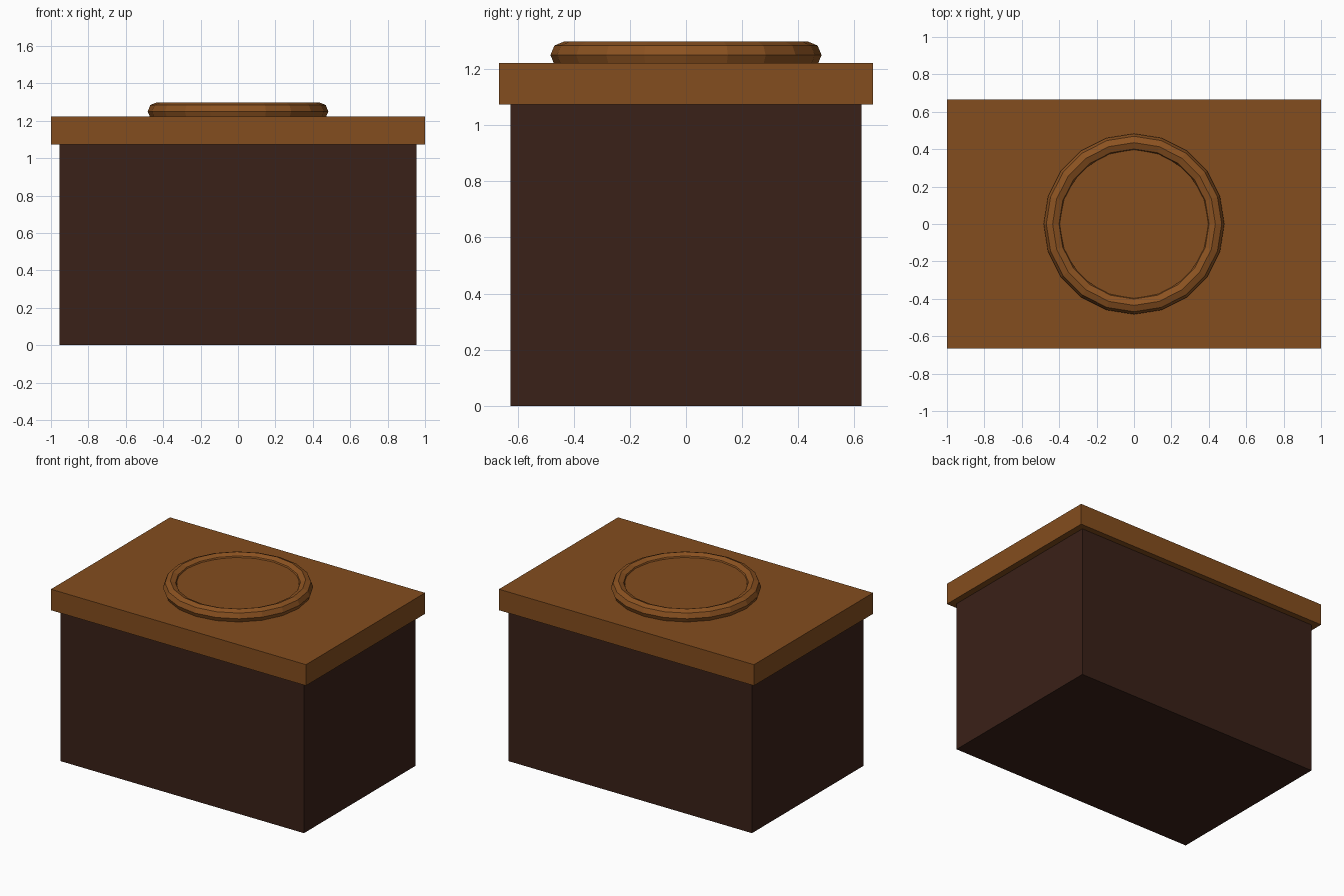
import bpy, math

if "Cube" in bpy.data.objects:
    bpy.data.objects.remove(bpy.data.objects["Cube"])


def material(name, color):
    m = bpy.data.materials.new(name)
    m.diffuse_color = (*color, 1)
    m.use_nodes = True
    m.node_tree.nodes["Principled BSDF"].inputs["Base Color"].default_value = m.diffuse_color
    return m


def finish(name, mat):
    ob = bpy.context.object
    ob.name = name
    ob.data.materials.append(mat)
    return ob


def box(name, size, z0, z1, mat):
    bpy.ops.mesh.primitive_cube_add(size=1, location=(0, 0, (z0 + z1) / 2))
    ob = finish(name, mat)
    ob.scale = (size[0], size[1], z1 - z0)
    return ob


dark = material("dark_wood", (0.042, 0.015, 0.009))
light = material("light_wood", (0.23, 0.075, 0.013))
trim = material("trim_wood", (0.26, 0.085, 0.015))

# Base and overhanging lid
box("body", (1.91, 1.25), 0, 1.075, dark)
box("lid", (2.0, 1.333), 1.073, 1.222, light)

# Round rim on the lid
bpy.ops.mesh.primitive_torus_add(major_segments=20, minor_segments=8,
                                 major_radius=0.435, minor_radius=0.048,
                                 location=(0, 0, 1.25))
finish("rim", trim)

# Disc filling the rim
bpy.ops.mesh.primitive_cylinder_add(vertices=16, radius=0.4, depth=0.06,
                                    location=(0, 0, 1.245))
finish("rim_disc", light)
